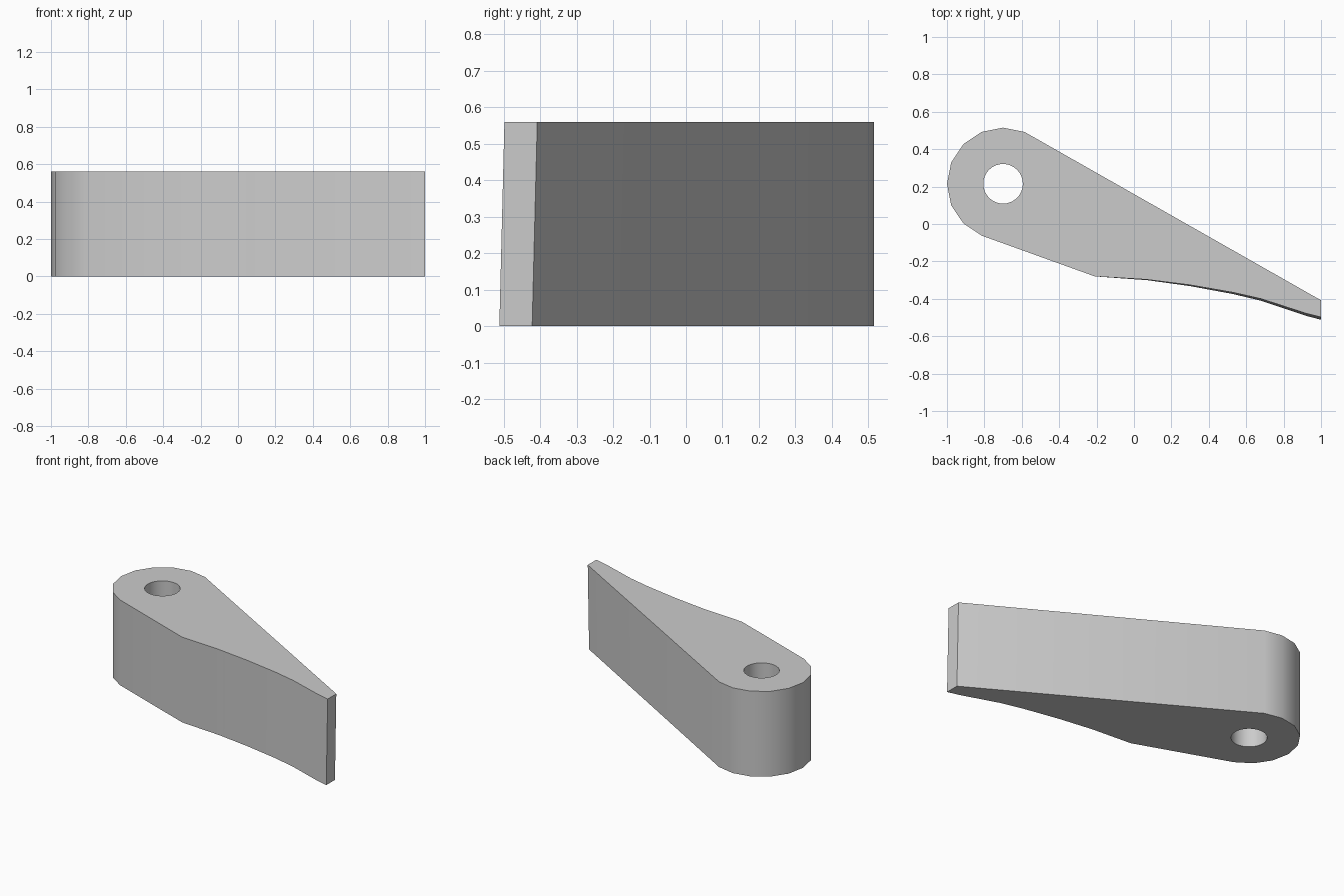
import bpy, bmesh
from math import cos, sin, radians

cube = bpy.data.objects.get("Cube")
if cube:
    bpy.data.objects.remove(cube, do_unlink=True)

HEIGHT = 0.56
PIVOT = (-0.70, 0.215)
HEAD_RADIUS = 0.30
HOLE_RADIUS = 0.106
LEAN = 0.014  # how far the tip leans forward at its base

grey = bpy.data.materials.new("plain grey")
grey.use_nodes = True
colour = (0.6, 0.6, 0.6, 1)
grey.diffuse_color = colour
grey.node_tree.nodes["Principled BSDF"].inputs["Base Color"].default_value = colour

# Outline: rounded head, then the curved front edge, then the blunt tip
outline = [(PIVOT[0] + HEAD_RADIUS * cos(radians(a)), PIVOT[1] + HEAD_RADIUS * sin(radians(a)))
           for a in [67.5 + 22.5 * i for i in range(9)]]
outline += [(-0.21, -0.28), (0.07, -0.297), (0.30, -0.326), (0.53, -0.366),
            (0.68, -0.40), (0.92, -0.478), (1.0, -0.498), (1.0, -0.408)]


def lean(x):
    return LEAN * min(1, max(0, (x + 0.21) / 1.21))


# Lever body, lofted from the base outline to the top outline
bm = bmesh.new()
base = [bm.verts.new((x, y - lean(x), 0)) for x, y in outline]
top = [bm.verts.new((x, y, HEIGHT)) for x, y in outline]
bm.faces.new(base)
bm.faces.new(top)
for i in range(len(outline)):
    j = (i + 1) % len(outline)
    bm.faces.new((base[i], base[j], top[j], top[i]))
bmesh.ops.recalc_face_normals(bm, faces=bm.faces)
mesh = bpy.data.meshes.new("lever_body")
bm.to_mesh(mesh)
bm.free()
mesh.materials.append(grey)
body = bpy.data.objects.new("lever_body", mesh)
bpy.context.collection.objects.link(body)

# Pivot hole through the head
bpy.ops.mesh.primitive_cylinder_add(vertices=32, radius=HOLE_RADIUS, depth=HEIGHT * 2,
                                    location=(*PIVOT, HEIGHT / 2))
cutter = bpy.context.object
cutter.name = "hole_cutter"
cutter.hide_render = True
cutter.data.materials.append(grey)
hole = body.modifiers.new("pivot hole", 'BOOLEAN')
hole.operation = 'DIFFERENCE'
hole.solver = 'EXACT'
hole.object = cutter

bpy.ops.object.select_all(action='DESELECT')
body.select_set(True)
bpy.context.view_layer.objects.active = body
bpy.ops.object.modifier_apply(modifier=hole.name)
bpy.data.objects.remove(cutter, do_unlink=True)
bpy.ops.object.shade_smooth_by_angle(angle=radians(30))
